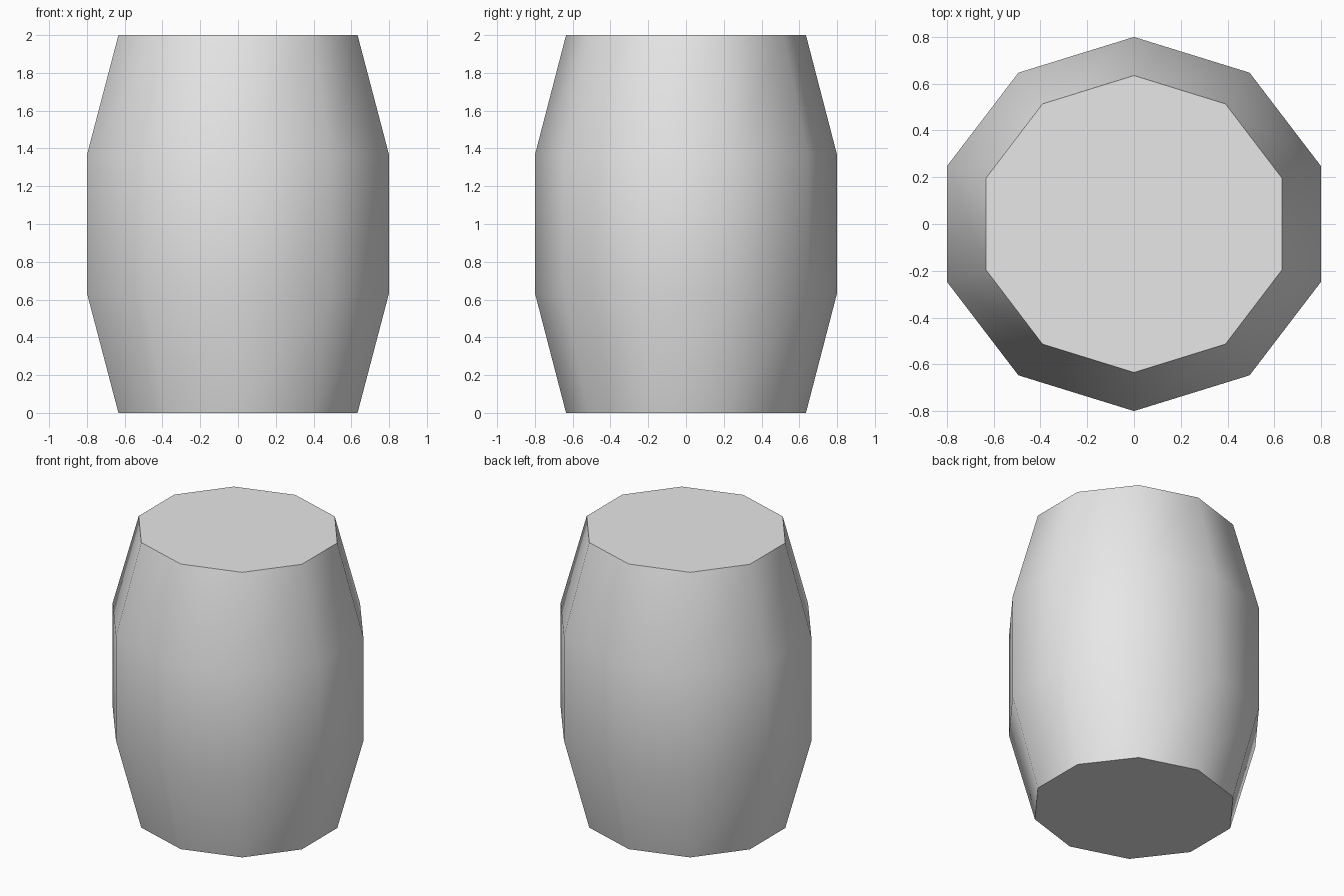
import bpy, bmesh, math

if "Cube" in bpy.data.objects:
    bpy.data.objects.remove(bpy.data.objects["Cube"])

SIDES = 10
# (half width in x, half depth in y, height) of each ring
RINGS = [(0.633, 0.635, 0.0), (0.80, 0.80, 0.635), (0.80, 0.80, 1.365), (0.633, 0.635, 2.0)]

grey = bpy.data.materials.new("light_grey")
grey.diffuse_color = (0.8, 0.8, 0.8, 1)
grey.use_nodes = True
grey.node_tree.nodes["Principled BSDF"].inputs["Base Color"].default_value = grey.diffuse_color

# Barrel body: stacked ten-sided rings with a corner on +y and -y
bm = bmesh.new()
rings = []
for hx, hy, z in RINGS:
    rx = hx / math.cos(math.radians(18))
    ring = []
    for i in range(SIDES):
        a = math.pi / 2 + 2 * math.pi * i / SIDES
        ring.append(bm.verts.new((rx * math.cos(a), hy * math.sin(a), z)))
    rings.append(ring)
for lo, hi in zip(rings, rings[1:]):
    for i in range(SIDES):
        j = (i + 1) % SIDES
        bm.faces.new((lo[i], lo[j], hi[j], hi[i]))

# Flat bottom and lid
bm.faces.new(rings[0][::-1])
bm.faces.new(rings[-1])
bmesh.ops.recalc_face_normals(bm, faces=bm.faces)

mesh = bpy.data.meshes.new("barrel")
bm.to_mesh(mesh)
bm.free()
mesh.materials.append(grey)
barrel = bpy.data.objects.new("barrel", mesh)
bpy.context.collection.objects.link(barrel)

# Smooth staves, sharp rims
bpy.context.view_layer.objects.active = barrel
barrel.select_set(True)
bpy.ops.object.shade_smooth_by_angle(angle=math.radians(45))
